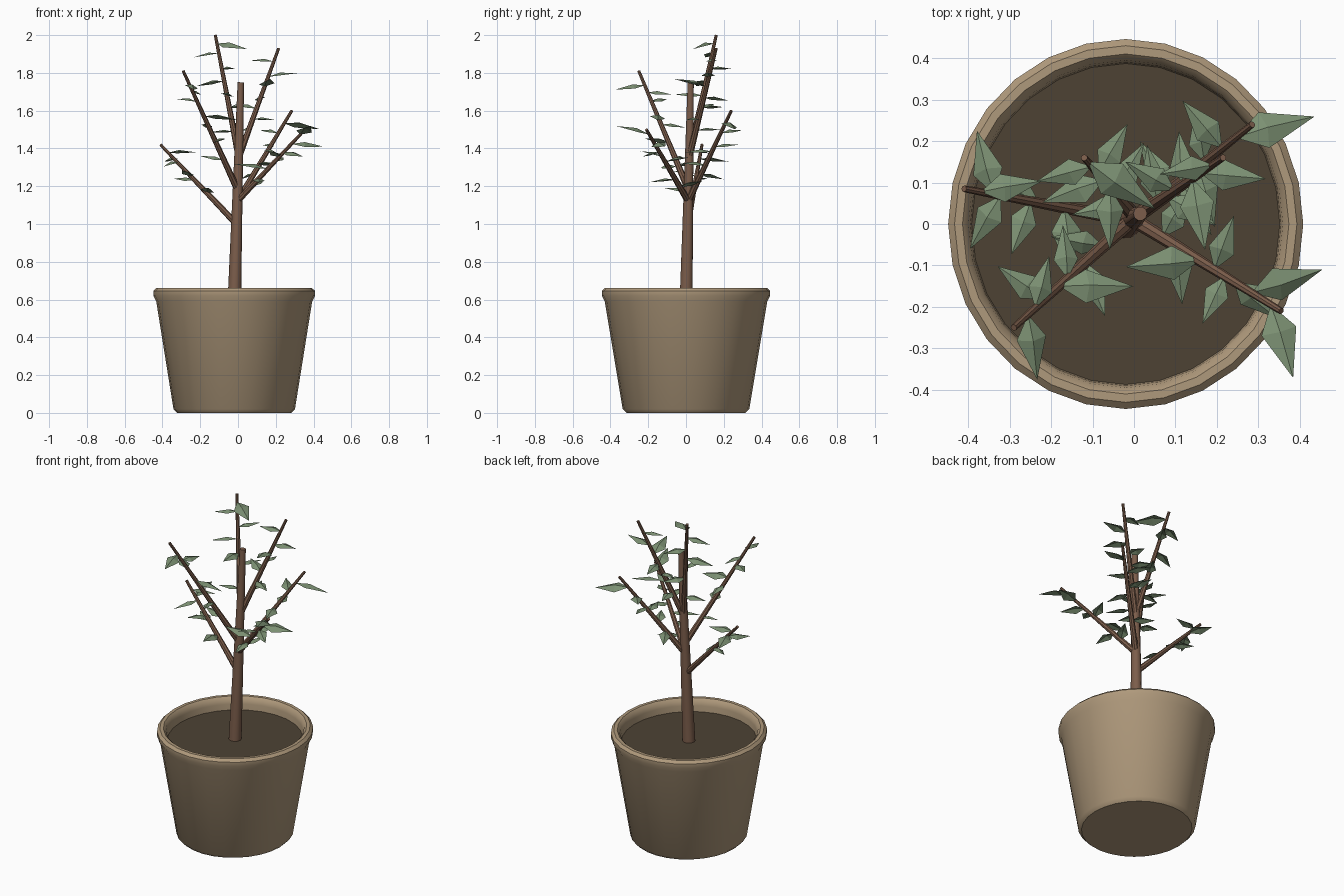
import bpy, bmesh, math, random
from mathutils import Vector, Matrix

random.seed(4)
if "Cube" in bpy.data.objects:
    bpy.data.objects.remove(bpy.data.objects["Cube"])


def material(name, rgb):
    mat = bpy.data.materials.new(name)
    mat.use_nodes = True
    mat.diffuse_color = (*rgb, 1)
    mat.node_tree.nodes["Principled BSDF"].inputs["Base Color"].default_value = (*rgb, 1)
    return mat


clay = material("tan clay", (.43, .32, .2))
earth = material("dark earth", (.075, .055, .034))
bark = material("brown bark", (.2, .11, .07))
green = material("sage green", (.2, .28, .17))


def finish(bm, name, mat, smooth=True):
    mesh = bpy.data.meshes.new(name)
    bm.to_mesh(mesh)
    bm.free()
    obj = bpy.data.objects.new(name, mesh)
    bpy.context.collection.objects.link(obj)
    mesh.materials.append(mat)
    if smooth:
        bpy.ops.object.select_all(action='DESELECT')
        obj.select_set(True)
        bpy.context.view_layer.objects.active = obj
        bpy.ops.object.shade_smooth_by_angle(angle=math.radians(40))
    return obj


def lathe(name, profile, mat, centre, squash, sides=28):
    bm = bmesh.new()
    points = [bm.verts.new((r, 0, z)) for r, z in profile]
    edges = [bm.edges.new(pair) for pair in zip(points, points[1:])]
    bmesh.ops.spin(bm, geom=points + edges, cent=(0, 0, 0), axis=(0, 0, 1),
                   angle=math.tau, steps=sides, use_duplicate=False)
    bmesh.ops.remove_doubles(bm, verts=bm.verts, dist=.0005)
    bmesh.ops.recalc_face_normals(bm, faces=bm.faces)
    bmesh.ops.transform(bm, verts=bm.verts,
                        matrix=Matrix.Translation(centre) @ Matrix.Diagonal((squash, 1, 1, 1)))
    return finish(bm, name, mat)


def stick(name, start, end, r_start, r_end, sides=8):
    start, end = Vector(start), Vector(end)
    axis = end - start
    bm = bmesh.new()
    turn = axis.to_track_quat('Z', 'Y').to_matrix().to_4x4()
    bmesh.ops.create_cone(bm, cap_ends=True, segments=sides, radius1=r_start, radius2=r_end,
                          depth=axis.length,
                          matrix=Matrix.Translation((start + end) / 2) @ turn)
    return finish(bm, name, bark)


def add_leaf(bm, base, heading, length):
    # Pointed blade folded along a raised midrib
    place = (Matrix.Translation(base) @ Matrix.Rotation(math.radians(heading), 4, 'Z')
             @ Matrix.Rotation(random.uniform(-.25, .2), 4, 'Y')
             @ Matrix.Rotation(random.uniform(-.3, .3), 4, 'X'))
    outline = [(0, 0, 0), (.36, -.23, 0), (1, 0, 0), (.36, .23, 0)]
    rim = [bm.verts.new(place @ (Vector(p) * length)) for p in outline]
    mid = bm.verts.new(place @ (Vector((.4, 0, .09)) * length))
    for a, b in zip(rim, rim[1:] + rim[:1]):
        bm.faces.new((a, b, mid))


# Pot with rounded lip, and soil set inside it
pot_centre = (-.02, 0, 0)
lathe("pot", [(0, 0), (.315, 0), (.335, .02), (.43, .59), (.446, .62), (.446, .645),
              (.43, .66), (.41, .66), (.395, .645), (.39, .62), (.385, .56)],
      clay, pot_centre, .96)
lathe("soil", [(0, .585), (.39, .585)], earth, pot_centre, .96)

# Trunk, leaning slightly
trunk_low, trunk_top = Vector((-.02, 0, .57)), Vector((.015, .025, 1.75))
stick("trunk", trunk_low, trunk_top, .036, .017, 10)

# Branches: height on trunk, tip, then leaves as (place along branch, heading, length)
branches = [
    (1.0, (-.41, .085, 1.42),
     [(.4, -85, .16), (.55, 150, .13), (.6, 250, .14), (.78, -120, .15), (.82, 105, .16), (.9, 10, .15)]),
    (1.18, (-.29, -.25, 1.81),
     [(.25, 170, .13), (.4, -70, .14), (.55, 95, .13), (.62, 0, .18), (.74, 145, .14),
      (.82, 75, .13), (.88, -82, .16)]),
    (1.36, (-.12, .16, 2), [(.2, 190, .13), (.4, 60, .14), (.5, -90, .15), (.62, 200, .16), (.72, 60, .14),
                            (.85, 195, .14), (.93, -35, .2)]),
    (1.35, (.215, .16, 1.93), [(.25, 100, .14), (.35, -30, .14), (.45, 150, .14), (.55, 95, .13),
                               (.65, -80, .18), (.74, -5, .16), (.88, 190, .13)]),
    (1.12, (.285, .24, 1.6),
     [(.3, 120, .14), (.4, -60, .15), (.55, -75, .15), (.6, 100, .13), (.75, 130, .15), (.86, 15, .2)]),
    (1.12, (.355, -.21, 1.5), [(.2, 60, .14), (.3, -85, .14), (.45, 185, .18), (.55, 70, .14),
                               (.62, -115, .13), (.68, -40, .14), (.8, 18, .18), (.93, -73, .19)]),
]
leaves = bmesh.new()
for number, (height, tip, sprouts) in enumerate(branches, 1):
    share = (height - trunk_low.z) / (trunk_top.z - trunk_low.z)
    root, tip = trunk_low.lerp(trunk_top, share), Vector(tip)
    stick(f"branch_{number}", root, tip, .018, .008)
    for place, heading, length in sprouts:
        add_leaf(leaves, root.lerp(tip, place), heading, length)
finish(leaves, "leaves", green, smooth=False)
